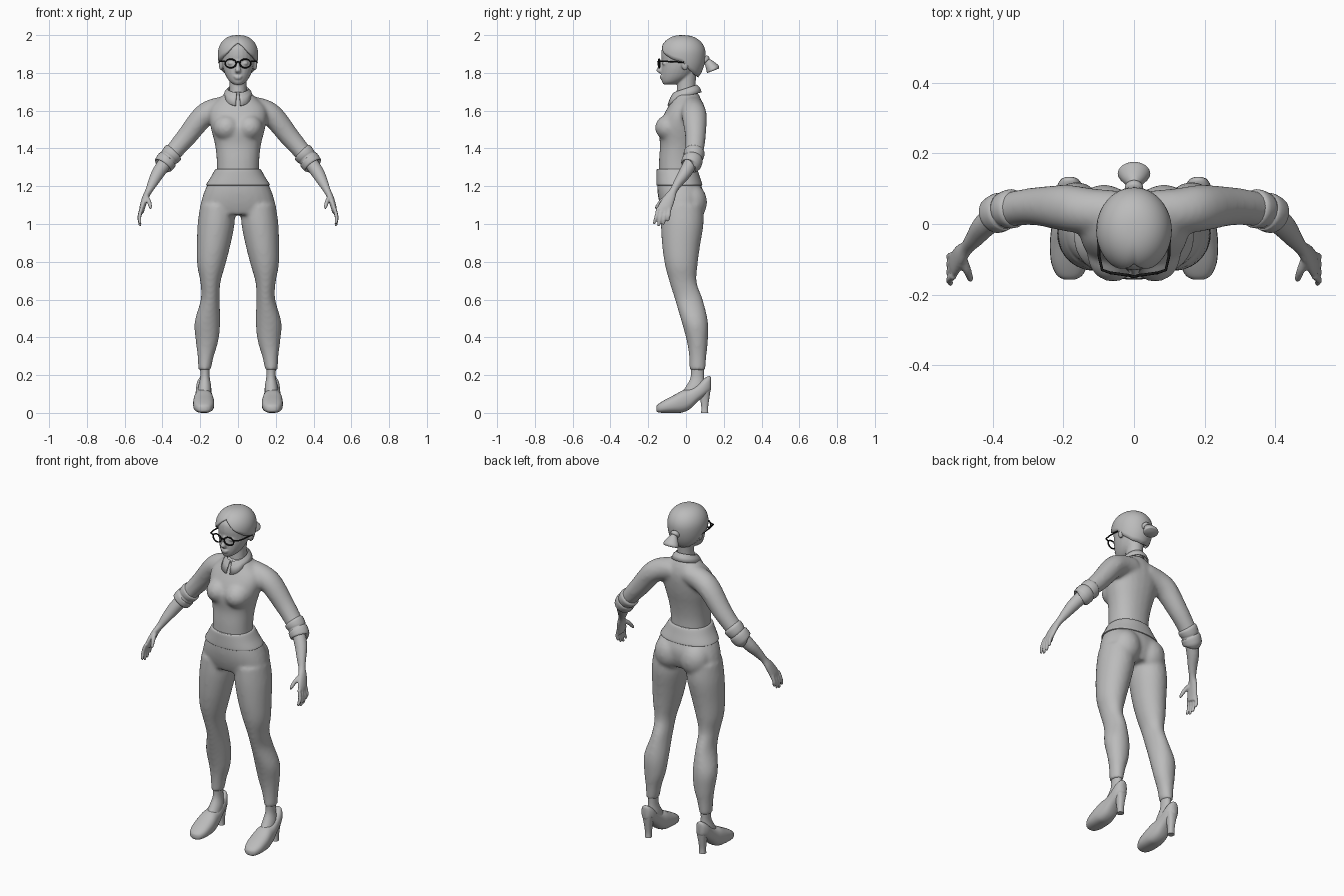
import bpy, bmesh, math
from mathutils import Vector, Matrix

if "Cube" in bpy.data.objects:
    bpy.data.objects.remove(bpy.data.objects["Cube"])


def material(name, value):
    mat = bpy.data.materials.new(name)
    mat.use_nodes = True
    colour = (value, value, value, 1)
    mat.diffuse_color = colour
    mat.node_tree.nodes["Principled BSDF"].inputs["Base Color"].default_value = colour
    return mat


GREY = material("plain grey", 0.5)
BLACK = material("frame black", 0.01)
X, Y, Z = Vector((1, 0, 0)), Vector((0, 1, 0)), Vector((0, 0, 1))
SIDES = (("left", 1), ("right", -1))


def finish(name, bm, mat=GREY, voxel=0, angle=60):
    """Turn a bmesh into a smooth object, optionally fusing its volumes."""
    bmesh.ops.recalc_face_normals(bm, faces=bm.faces)
    mesh = bpy.data.meshes.new(name)
    bm.to_mesh(mesh)
    bm.free()
    mesh.materials.append(mat)
    ob = bpy.data.objects.new(name, mesh)
    bpy.context.collection.objects.link(ob)
    if voxel:
        fuse = ob.modifiers.new("fuse", "REMESH")
        fuse.mode, fuse.voxel_size, fuse.use_smooth_shade = "VOXEL", voxel, True
        soft = ob.modifiers.new("soften", "SMOOTH")
        soft.factor, soft.iterations = 0.5, 8
    bpy.ops.object.select_all(action="DESELECT")
    ob.select_set(True)
    bpy.context.view_layer.objects.active = ob
    bpy.ops.object.shade_smooth_by_angle(angle=math.radians(angle))
    return ob


def resample(rows, steps):
    """Catmull-Rom interpolation between the given sections."""
    rows = [Vector(r) for r in rows]
    out = []
    for i in range(len(rows) - 1):
        a, b, c, d = rows[max(i - 1, 0)], rows[i], rows[i + 1], rows[min(i + 2, len(rows) - 1)]
        for k in range(steps):
            t = k / steps
            out.append(b + (c - a) * (t / 2) + (a * 2 - b * 5 + c * 4 - d) * (t * t / 2)
                       + (b * 3 - a - c * 3 + d) * (t ** 3 / 2))
    return out + [rows[-1]]


def loft(bm, rows, side=1, axis=None, ref=X, power=1.0, steps=4, sides=24):
    """Skin rows of (x, y, z, radius along ref, other radius)."""
    rows = resample(rows, steps)
    mid = [Vector((r[0] * side, r[1], r[2])) for r in rows]
    rings = []
    for i, r in enumerate(rows):
        n = axis or (mid[min(i + 1, len(mid) - 1)] - mid[max(i - 1, 0)]).normalized()
        u = (ref - n * ref.dot(n)).normalized()
        v = n.cross(u)
        ring = []
        for k in range(sides):
            c, s = math.cos(k * math.tau / sides), math.sin(k * math.tau / sides)
            c, s = (math.copysign(abs(w) ** power, w) for w in (c, s))
            ring.append(bm.verts.new(mid[i] + u * (c * r[3]) + v * (s * r[4])))
        rings.append(ring)
    for a, b in zip(rings, rings[1:]):
        for k in range(sides):
            j = (k + 1) % sides
            bm.faces.new((a[k], a[j], b[j], b[k]))
    bm.faces.new(rings[0])
    bm.faces.new(rings[-1])


def stack(bm, rows, **options):
    """Horizontal sections given as (z, half width, front y, back y)."""
    loft(bm, [(0, (f + b) / 2, z, w, (b - f) / 2) for z, w, f, b in rows], axis=Z, **options)


def ball(bm, place, size):
    matrix = Matrix.Translation(place) @ Matrix.Diagonal((*size, 1))
    bmesh.ops.create_uvsphere(bm, u_segments=20, v_segments=12, radius=1, matrix=matrix)


# shirt: torso, bust and sleeves fused together
bm = bmesh.new()
stack(bm, [(1.26, .112, -.145, .05), (1.34, .113, -.143, .05), (1.42, .122, -.138, .062),
           (1.5, .142, -.145, .08), (1.57, .155, -.122, .09), (1.62, .145, -.095, .09),
           (1.66, .105, -.072, .08), (1.7, .06, -.055, .06)], power=0.9)
for _, s in SIDES:
    ball(bm, (s * .06, -.088, 1.51), (.072, .076, .07))
    loft(bm, [(.05, .03, 1.62, .065, .06), (.13, .037, 1.6, .065, .063), (.19, .045, 1.565, .066, .06),
              (.27, .05, 1.465, .055, .054), (.33, .045, 1.395, .05, .048),
              (.38, .033, 1.335, .047, .045)], s, ref=Y)
finish("shirt", bm, voxel=.01)

# rolled sleeve cuffs
for label, s in SIDES:
    bm = bmesh.new()
    loft(bm, [(.335, .045, 1.385, .044, .044), (.342, .044, 1.378, .055, .055), (.36, .04, 1.358, .053, .053),
              (.368, .037, 1.348, .049, .049), (.375, .035, 1.34, .055, .055),
              (.395, .025, 1.312, .053, .053), (.398, .023, 1.308, .042, .042)], s, ref=Y, steps=3)
    finish(label + "_cuff", bm)

# trousers: hips, seat and legs fused together
bm = bmesh.new()
stack(bm, [(1.28, .116, -.15, .055), (1.22, .155, -.152, .075), (1.16, .183, -.15, .095),
           (1.1, .197, -.138, .09), (1.05, .19, -.12, .07)], power=0.9)
for _, s in SIDES:
    ball(bm, (s * .085, .028, 1.115), (.088, .084, .1))
    loft(bm, [(.108, -.02, 1.1, .092, .11), (.116, -.02, 1.0, .098, .113), (.13, -.026, .88, .088, .1),
              (.142, -.025, .78, .074, .086), (.146, -.015, .69, .053, .072), (.147, .015, .6, .05, .074),
              (.162, .047, .48, .068, .07), (.164, .06, .38, .06, .056), (.171, .062, .3, .043, .046),
              (.177, .061, .225, .033, .042)], s, axis=Z)
finish("trousers", bm, voxel=.01)

bm = bmesh.new()
stack(bm, [(1.205, .164, -.154, .082), (1.21, .168, -.157, .086), (1.25, .143, -.157, .073),
           (1.287, .122, -.155, .061), (1.292, .114, -.148, .054)], power=0.9, sides=40)
finish("waistband", bm)

# ankles, shoes and heels
for label, s in SIDES:
    bm = bmesh.new()
    loft(bm, [(.175, .06, .25, .026, .036), (.175, .06, .19, .025, .035), (.176, .05, .14, .034, .05),
              (.178, .03, .1, .036, .06)], s, axis=Z)
    finish(label + "_ankle", bm)
    bm = bmesh.new()
    profile = [(-.157, .01, .035, .015), (-.145, .002, .048, .036), (-.11, 0, .07, .052), (-.06, 0, .096, .056),
               (-.02, .002, .118, .053), (.02, .02, .128, .047), (.06, .058, .15, .042),
               (.1, .09, .185, .038), (.125, .11, .195, .026), (.133, .125, .185, .01)]
    loft(bm, [(.182, y, (lo + hi) / 2, w, (hi - lo) / 2) for y, lo, hi, w in profile],
         s, axis=Y, power=0.8)
    finish(label + "_shoe", bm)
    bm = bmesh.new()
    loft(bm, [(.18, .097, .13, .034, .034), (.18, .099, .08, .023, .025), (.18, .099, .03, .018, .018),
              (.18, .099, 0, .019, .019)], s, axis=Z, power=0.8)
    finish(label + "_heel", bm)

# forearms and hands with spread fingers
for label, s in SIDES:
    bm = bmesh.new()
    loft(bm, [(.37, .037, 1.345, .037, .037), (.42, -.002, 1.275, .034, .035), (.45, -.04, 1.22, .025, .027),
              (.472, -.066, 1.177, .02, .019), (.49, -.086, 1.14, .03, .017), (.506, -.11, 1.09, .037, .015),
              (.511, -.12, 1.06, .034, .012)], s, ref=Y)
    for i, length in enumerate((.075, .085, .078, .06)):
        y, tip = -.147 + i * .02, -.168 + i * .024
        loft(bm, [(.51, y, 1.085, .01, .01), (.522, (y + tip) / 2, 1.075 - length / 2, .01, .01),
                  (.518, tip, 1.08 - length, .008, .008), (.515, tip, 1.075 - length, .004, .004)],
             s, ref=Y, sides=10)
    loft(bm, [(.487, -.095, 1.145, .014, .014), (.472, -.13, 1.12, .012, .012),
              (.463, -.155, 1.09, .009, .009), (.462, -.162, 1.08, .004, .004)], s, ref=Y, sides=10)
    finish(label + "_hand", bm, voxel=.005).modifiers["soften"].iterations = 3

# neck, head and facial features
bm = bmesh.new()
stack(bm, [(1.64, .052, -.055, .055), (1.7, .045, -.05, .05), (1.76, .045, -.045, .052),
           (1.82, .05, -.04, .06)])
stack(bm, [(1.738, .02, -.118, -.06), (1.752, .042, -.127, -.02), (1.78, .062, -.131, .025),
           (1.82, .078, -.13, .055), (1.86, .086, -.128, .075), (1.9, .088, -.131, .08),
           (1.94, .08, -.122, .07), (1.975, .045, -.08, .035)])
loft(bm, [(0, -.124, 1.865, .009, .01), (0, -.134, 1.835, .01, .013), (0, -.142, 1.812, .016, .015),
          (0, -.13, 1.797, .01, .008)], axis=Z, sides=16)
for z, w in ((1.781, .024), (1.772, .02)):
    ball(bm, (0, -.128, z), (w, .011, .006))
for _, s in SIDES:
    ball(bm, (s * .035, -.113, 1.85), (.018, .013, .01))
    ball(bm, (s * .09, -.005, 1.845), (.012, .02, .032))
finish("head", bm, voxel=.005).modifiers["soften"].iterations = 4

# swept-back hair with a raised centre parting
HAIRLINE = ((0, 1.962), (.25, 1.945), (.6, 1.905), (1.1, 1.872), (1.6, 1.855), (1.9, 1.815), (2.4, 1.785), (3.2, 1.775))


def hairline(a):
    for (a0, z0), (a1, z1) in zip(HAIRLINE, HAIRLINE[1:]):
        if a <= a1:
            return z0 + (z1 - z0) * (a - a0) / (a1 - a0)


bm = bmesh.new()
around, rows, grid = 48, 14, []
for k in range(around):
    a = (k / around * 2 - 1) * math.pi
    low = (hairline(abs(a)) - 1.9)
    low = math.asin(low / (.1 if low > 0 else .16))
    column = []
    for r in range(rows):
        e = low + (math.pi / 2 - low) * r / rows
        wide = math.cos(e) ** 0.85
        part = 1 - .05 * math.exp(-(a / .12) ** 2)
        up = math.sin(e) * (.1 if e > 0 else .16)
        column.append(bm.verts.new((.107 * wide * math.sin(a), -.018 - .122 * wide * math.cos(a) * part, 1.9 + up)))
    grid.append(column)
crown = bm.verts.new((0, -.018, 2))
for a, b in zip(grid, grid[1:] + grid[:1]):
    for r in range(rows - 1):
        bm.faces.new((a[r], b[r], b[r + 1], a[r + 1]))
    bm.faces.new((a[-1], b[-1], crown))
shell = finish("hair", bm).modifiers.new("thickness", "SOLIDIFY")
shell.thickness = .014

# ponytail and its tie
bm = bmesh.new()
loft(bm, [(0, .085, 1.875, .016, .016), (0, .108, 1.862, .016, .018), (0, .125, 1.845, .032, .026),
          (0, .142, 1.82, .046, .036), (0, .146, 1.812, .04, .03)])
finish("ponytail", bm)
bm = bmesh.new()
loft(bm, [(0, .092, 1.878, .018, .018), (0, .097, 1.873, .025, .025), (0, .106, 1.864, .025, .025),
          (0, .11, 1.86, .018, .018)])
finish("hair_tie", bm)

# folded collar, open at the front with pointed tips
bm = bmesh.new()
count, previous = 32, None
for k in range(count + 1):
    a = .12 + (math.tau - .24) * k / count
    c, s = math.cos(a), math.sin(a)
    point = max(0, c - .55) / .45
    line = [bm.verts.new((r * s * (1 + .35 * flare * point), -.004 - (r + .008) * c - flare * .008 * point,
                          1.713 - .021 * c - drop - flare * .03 * point))
            for r, drop, flare in ((.05, .012, 0), (.055, 0, 0), (.066, .014, .4), (.076, .037, 1))]
    if previous:
        for r in range(3):
            bm.faces.new((previous[r], previous[r + 1], line[r + 1], line[r]))
    previous = line
shell = finish("collar", bm).modifiers.new("thickness", "SOLIDIFY")
shell.thickness, shell.offset = .008, 0


# glasses: rims, bridge and temples
def wire(name, points, cyclic=False):
    curve = bpy.data.curves.new(name, "CURVE")
    curve.dimensions, curve.bevel_depth, curve.bevel_resolution = "3D", .004, 2
    line = curve.splines.new("POLY")
    line.points.add(len(points) - 1)
    for p, co in zip(line.points, points):
        p.co = (*co, 1)
    line.use_cyclic_u = cyclic
    curve.materials.append(BLACK)
    bpy.context.collection.objects.link(bpy.data.objects.new(name, curve))


for label, s in SIDES:
    turns = [math.tau * k / 24 for k in range(24)]
    wire(label + "_rim", [(s * (.039 + .029 * math.cos(t)), -.146 + .008 * (1 + math.cos(t)) / 2,
                           1.85 + .023 * math.sin(t)) for t in turns], True)
    wire(label + "_temple", [(s * .067, -.138, 1.86), (s * .09, -.13, 1.862), (s * .099, -.09, 1.86),
                             (s * .101, -.01, 1.856)])
wire("bridge", [(-.011, -.146, 1.855), (0, -.149, 1.859), (.011, -.146, 1.855)])
